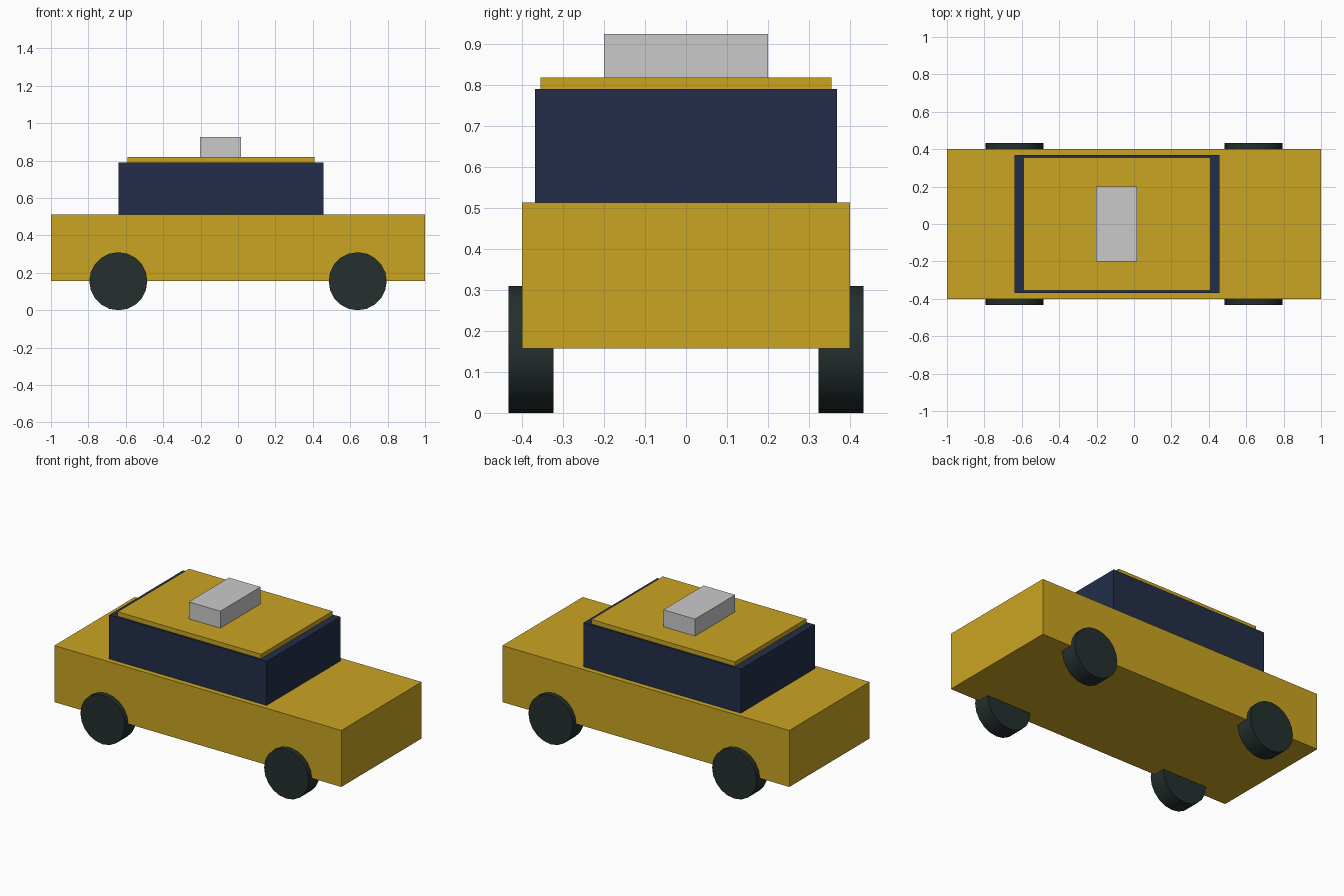
import bpy
import math

if "Cube" in bpy.data.objects:
    bpy.data.objects.remove(bpy.data.objects["Cube"])


def material(name, rgb):
    m = bpy.data.materials.new(name)
    m.diffuse_color = (*rgb, 1.0)
    m.use_nodes = True
    m.node_tree.nodes["Principled BSDF"].inputs["Base Color"].default_value = m.diffuse_color
    return m


yellow = material("cab yellow", (0.59, 0.375, 0.016))
navy = material("dark glass blue", (0.016, 0.027, 0.066))
rubber = material("tyre black", (0.018, 0.028, 0.028))
grey = material("light grey", (0.59, 0.59, 0.59))


def box(name, x0, x1, half_y, z0, z1, mat):
    bpy.ops.mesh.primitive_cube_add(size=1, location=((x0 + x1) / 2, 0, (z0 + z1) / 2))
    ob = bpy.context.object
    ob.name = name
    ob.scale = (x1 - x0, 2 * half_y, z1 - z0)
    bpy.ops.object.transform_apply(location=False, rotation=False, scale=True)
    ob.data.materials.append(mat)
    return ob


# Stacked body, cabin, roof and roof sign
box("car_body", -1.0, 1.0, 0.4, 0.157, 0.513, yellow)
box("cabin_windows", -0.64, 0.457, 0.368, 0.513, 0.79, navy)
box("roof_panel", -0.59, 0.41, 0.355, 0.79, 0.818, yellow)
box("roof_sign", -0.203, 0.017, 0.2, 0.818, 0.925, grey)

# Four wheels, partly sunk into the body sides
for end, x in (("rear", -0.64), ("front", 0.64)):
    for side, y in (("right", -0.378), ("left", 0.378)):
        bpy.ops.mesh.primitive_cylinder_add(
            vertices=20, radius=0.155, depth=0.11,
            location=(x, y, 0.155), rotation=(math.pi / 2, 0, 0))
        wheel = bpy.context.object
        wheel.name = f"{end}_{side}_wheel"
        wheel.data.materials.append(rubber)
        bpy.ops.object.shade_smooth_by_angle(angle=math.radians(30))
